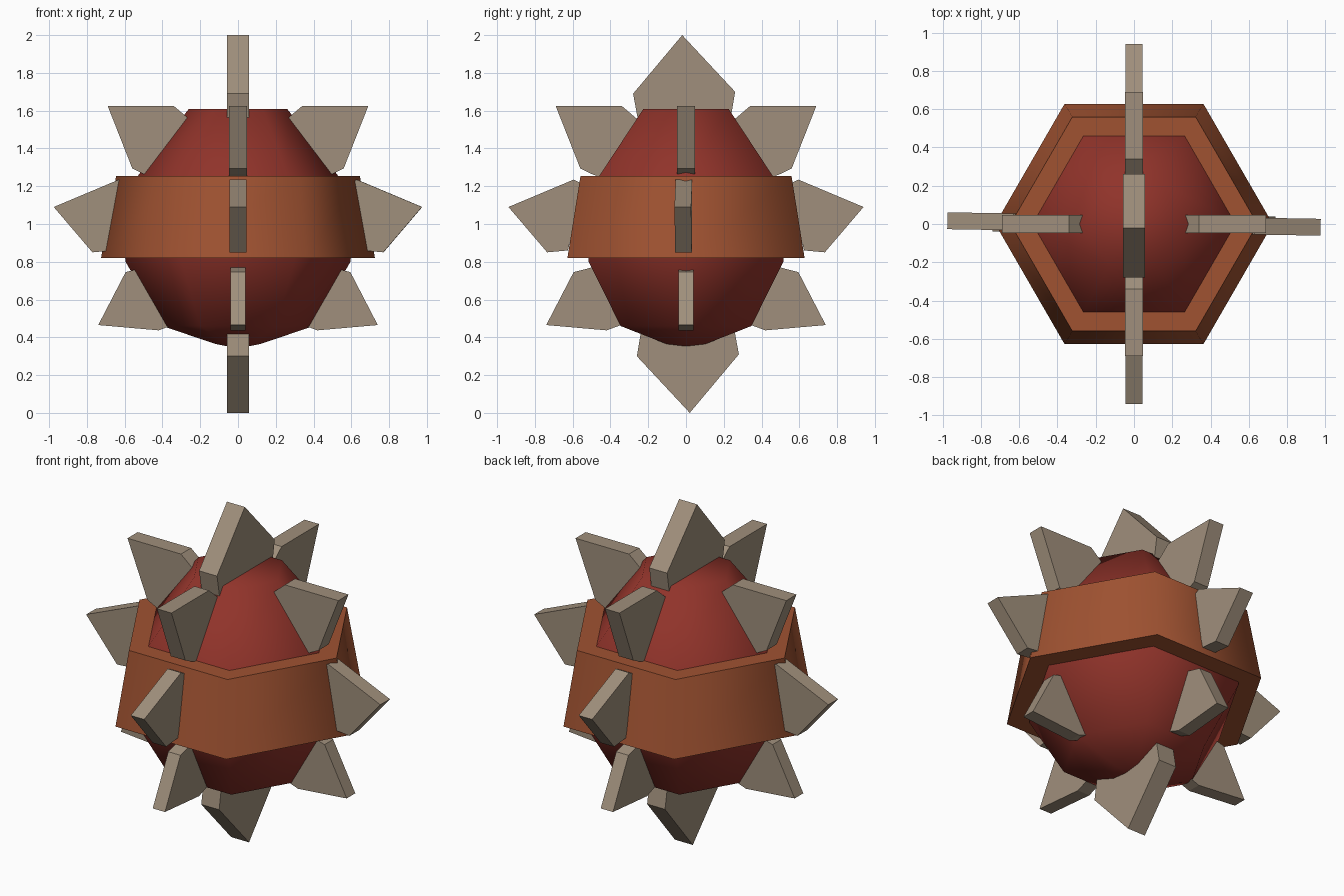
import bpy, bmesh, math
from mathutils import Matrix

cube = bpy.data.objects.get("Cube")
if cube:
    bpy.data.objects.remove(cube, do_unlink=True)


def material(name, rgb):
    mat = bpy.data.materials.new(name)
    mat.use_nodes = True
    mat.diffuse_color = (*rgb, 1)
    mat.node_tree.nodes["Principled BSDF"].inputs["Base Color"].default_value = (*rgb, 1)
    return mat


RED = material("deep red", (0.28, 0.033, 0.023))
ORANGE = material("burnt orange", (0.35, 0.085, 0.031))
BONE = material("bone grey", (0.35, 0.275, 0.20))


def finish(bm, name, mat):
    bmesh.ops.recalc_face_normals(bm, faces=bm.faces)
    mesh = bpy.data.meshes.new(name)
    bm.to_mesh(mesh)
    bm.free()
    mesh.materials.append(mat)
    obj = bpy.data.objects.new(name, mesh)
    bpy.context.collection.objects.link(obj)
    return obj


def hex_lathe(name, profile, mat, closed=False):
    """Sweep a (radius, height) profile round six corners, smooth except at sharp rims."""
    bm = bmesh.new()
    rings = [[bm.verts.new((r * math.cos(i * math.pi / 3), r * math.sin(i * math.pi / 3), z))
              for i in range(6)] for r, z in profile]
    pairs = list(zip(rings, rings[1:]))
    if closed:
        pairs.append((rings[-1], rings[0]))
    else:
        bm.faces.new(rings[0])
        bm.faces.new(rings[-1])
    for a, b in pairs:
        for i in range(6):
            j = (i + 1) % 6
            bm.faces.new((a[i], a[j], b[j], b[i]))
    obj = finish(bm, name, mat)
    bpy.ops.object.select_all(action="DESELECT")
    obj.select_set(True)
    bpy.context.view_layer.objects.active = obj
    bpy.ops.object.shade_smooth_by_angle(angle=math.radians(65))
    return obj


def spike(name, outline, thickness, degrees, shift=0):
    """Flat plate with a (reach, height) outline, turned about the vertical axis."""
    bm = bmesh.new()
    sides = [[bm.verts.new((r + shift, y, z)) for r, z in outline]
             for y in (-thickness / 2, thickness / 2)]
    bm.faces.new(sides[0])
    bm.faces.new(sides[1])
    n = len(outline)
    for i in range(n):
        j = (i + 1) % n
        bm.faces.new((sides[0][i], sides[0][j], sides[1][j], sides[1][i]))
    bm.transform(Matrix.Rotation(math.radians(degrees), 4, "Z"))
    return finish(bm, name, BONE)


# Six-sided core and the band round its middle
hex_lathe("core", [(0.02, 0.345), (0.12, 0.365), (0.40, 0.46), (0.595, 0.80),
                   (0.62, 1.02), (0.53, 1.255), (0.26, 1.61)], RED)
hex_lathe("band", [(0.725, 0.82), (0.645, 1.255), (0.50, 1.255), (0.55, 0.82)],
          ORANGE, closed=True)

# Three tiers of spikes on four sides
upper = [(0.69, 1.625), (0.34, 1.625), (0.24, 1.54), (0.46, 1.25), (0.50, 1.265), (0.56, 1.295)]
middle = [(0.975, 1.09), (0.63, 1.235), (0.58, 1.21), (0.66, 0.86), (0.77, 0.85)]
lower = [(0.74, 0.465), (0.595, 0.745), (0.46, 0.78), (0.33, 0.47), (0.42, 0.437)]
for side, angle in (("left", 0), ("back", 90), ("right", 180), ("front", 270)):
    across = side in ("front", "back")
    spike(f"upper_spike_{side}", upper, 0.095, angle)
    spike(f"middle_spike_{side}", middle, 0.088, angle - (0 if across else 1),
          -0.035 if across else 0)
    spike(f"lower_spike_{side}", lower, 0.08, angle)

# Top spike, and the bottom spike as its half turn
crown = [(-0.02, 2.0), (0.26, 1.70), (0.235, 1.55), (-0.255, 1.555), (-0.28, 1.69)]
spike("top_spike", crown, 0.117, 90)
spike("bottom_spike", [(-y, 2.0 - z) for y, z in crown], 0.117, 90)
